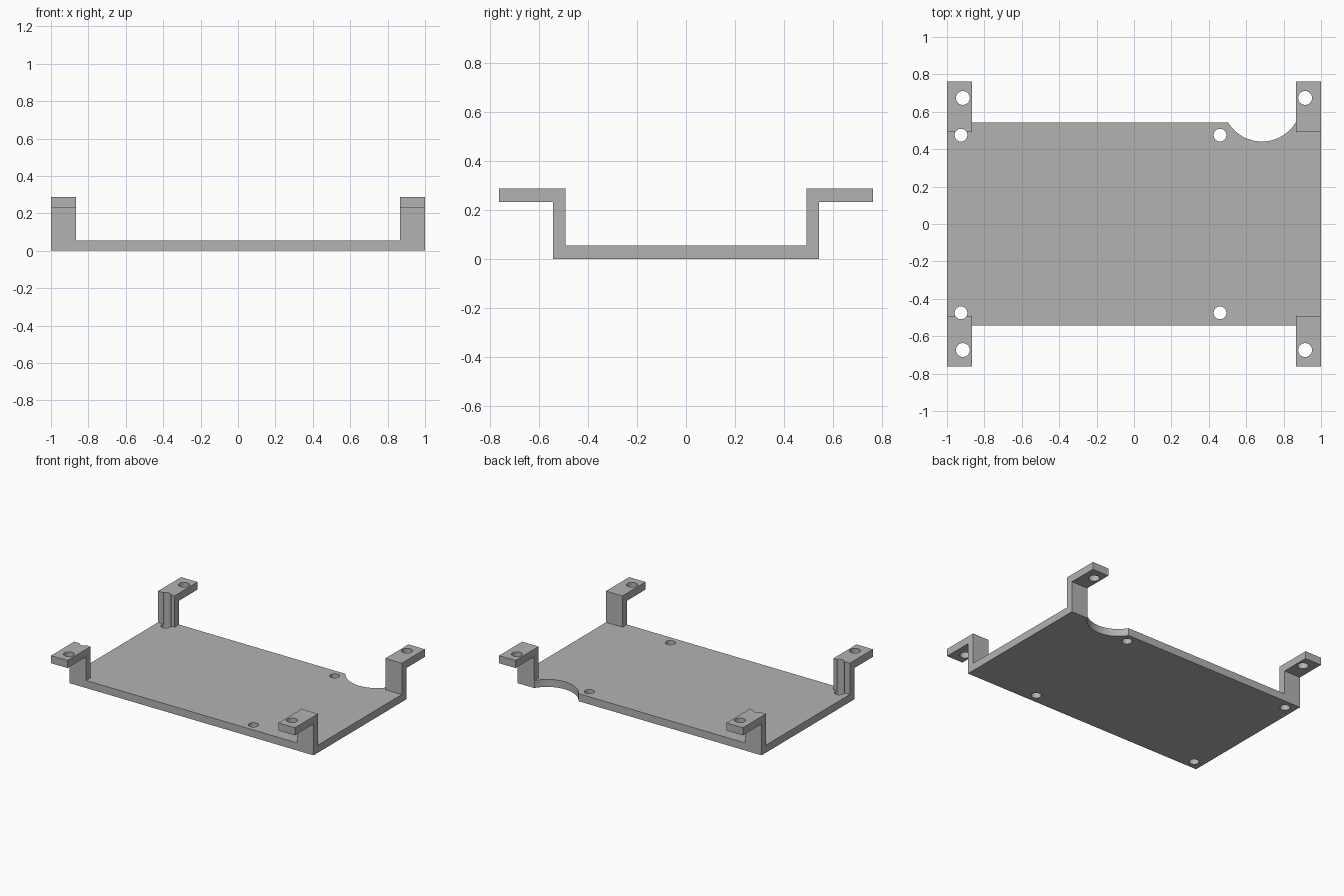
import bpy
import bmesh
import math

cube = bpy.data.objects.get("Cube")
if cube:
    bpy.data.objects.remove(cube, do_unlink=True)

# Main dimensions
HALF_X, HALF_Y = 1.0, 0.543
THICK = 0.056
TOP = 0.288
LEG_W = 0.135
LEG_IN = 0.491
TAB_OUT = 0.762

grey = bpy.data.materials.new("plain_grey")
grey.use_nodes = True
grey.diffuse_color = (0.45, 0.45, 0.45, 1)
grey.node_tree.nodes["Principled BSDF"].inputs["Base Color"].default_value = (0.45, 0.45, 0.45, 1)


def prism(name, points, offset):
    """Extrude a closed outline of 3D points along an offset."""
    bm = bmesh.new()
    face = bm.faces.new([bm.verts.new(p) for p in points])
    result = bmesh.ops.extrude_face_region(bm, geom=[face])
    moved = [v for v in result["geom"] if isinstance(v, bmesh.types.BMVert)]
    bmesh.ops.translate(bm, verts=moved, vec=offset)
    bmesh.ops.recalc_face_normals(bm, faces=bm.faces)
    mesh = bpy.data.meshes.new(name)
    bm.to_mesh(mesh)
    bm.free()
    mesh.materials.append(grey)
    obj = bpy.data.objects.new(name, mesh)
    bpy.context.collection.objects.link(obj)
    return obj


def cylinder(name, x, y, radius, sides=48):
    """Upright cutter that passes through the full height."""
    ring = [(x + radius * math.cos(2 * math.pi * i / sides),
             y + radius * math.sin(2 * math.pi * i / sides), -0.1) for i in range(sides)]
    return prism(name, ring, (0, 0, 0.6))


def combine(target, tool, operation):
    """Apply a boolean and discard the tool."""
    mod = target.modifiers.new(operation.lower(), "BOOLEAN")
    mod.operation = operation
    mod.solver = "EXACT"
    mod.object = tool
    bpy.context.view_layer.objects.active = target
    bpy.ops.object.modifier_apply(modifier=mod.name)
    bpy.data.objects.remove(tool, do_unlink=True)


# Base plate with the curved notch in its back edge
tray = prism("mounting_tray",
             [(-HALF_X, -HALF_Y, 0), (HALF_X, -HALF_Y, 0), (HALF_X, HALF_Y, 0), (-HALF_X, HALF_Y, 0)],
             (0, 0, THICK))
combine(tray, cylinder("notch_cutter", 0.684, 0.652, 0.211, 96), "DIFFERENCE")

# Four corner legs, each bent outward into a flat tab
leg_profile = [(LEG_IN, 0), (HALF_Y, 0), (HALF_Y, TOP - THICK),
               (TAB_OUT, TOP - THICK), (TAB_OUT, TOP), (LEG_IN, TOP)]
for sx in (-1, 1):
    for sy in (-1, 1):
        leg = prism("corner_leg", [(sx * HALF_X, sy * y, z) for y, z in leg_profile],
                    (-sx * LEG_W, 0, 0))
        combine(tray, leg, "UNION")

# Screw holes through the plate and through the tabs
for sy in (-1, 1):
    for x in (-0.925, 0.46):
        combine(tray, cylinder("plate_hole_cutter", x, sy * 0.475, 0.034), "DIFFERENCE")
    for x in (-0.915, 0.915):
        combine(tray, cylinder("tab_hole_cutter", x, sy * 0.674, 0.037), "DIFFERENCE")

# Smooth hole walls with crisp edges
bpy.ops.object.select_all(action="DESELECT")
tray.select_set(True)
bpy.context.view_layer.objects.active = tray
bpy.ops.object.shade_smooth_by_angle(angle=math.radians(30))
